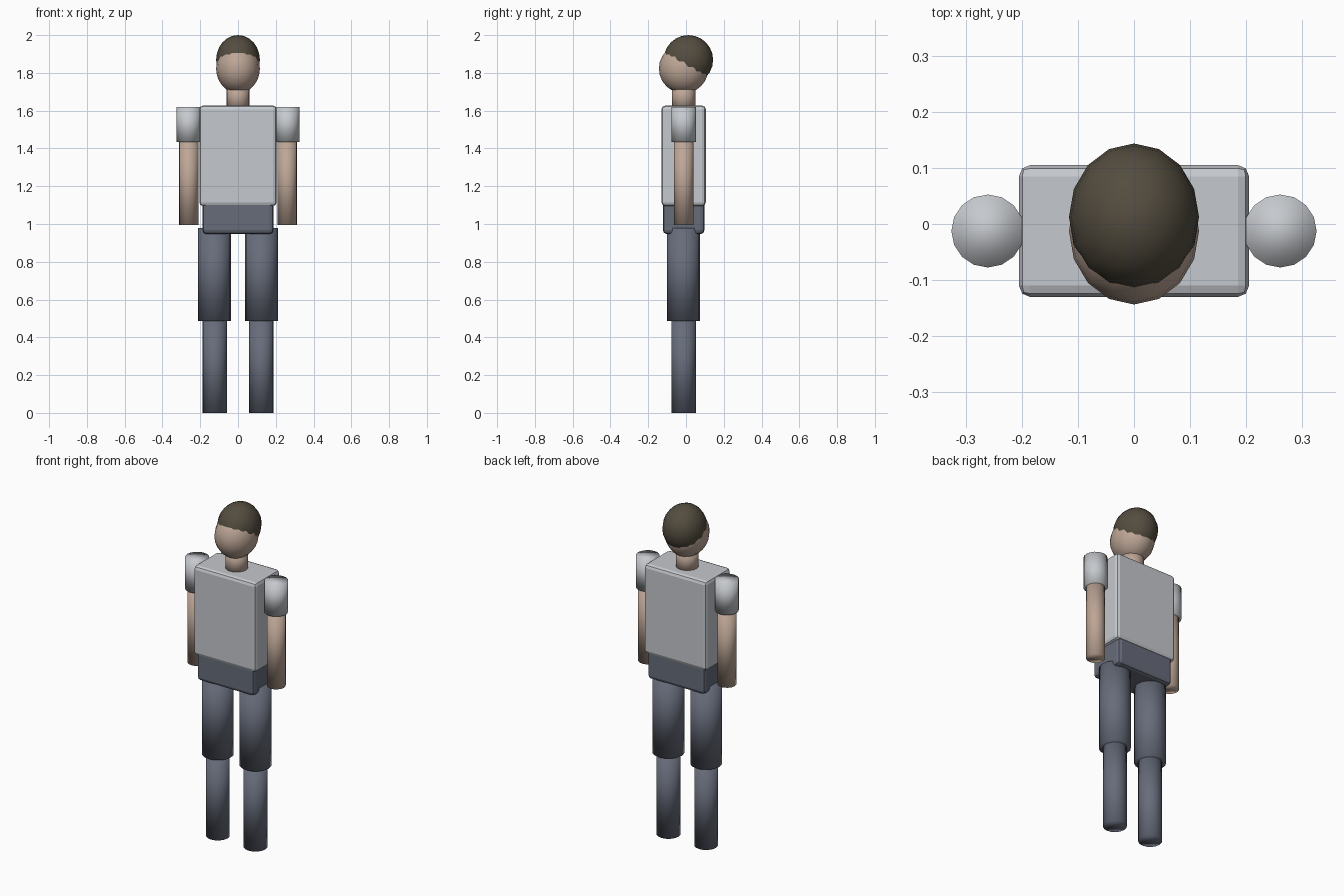
import bpy

cube = bpy.data.objects.get("Cube")
if cube:
    bpy.data.objects.remove(cube, do_unlink=True)


def material(name, r, g, b):
    mat = bpy.data.materials.new(name)
    mat.use_nodes = True
    mat.diffuse_color = (r, g, b, 1)
    mat.node_tree.nodes["Principled BSDF"].inputs["Base Color"].default_value = (r, g, b, 1)
    return mat


shirt = material("light grey cloth", 0.56, 0.58, 0.61)
denim = material("slate blue cloth", 0.135, 0.15, 0.195)
skin = material("skin", 0.51, 0.38, 0.305)
brown = material("dark brown hair", 0.088, 0.073, 0.05)

MID_Y = -0.0125  # depth of the body's centre line


def finish(name, mat):
    obj = bpy.context.object
    obj.name = name
    obj.data.materials.append(mat)
    return obj


def tube(name, x, bottom, top, radius, mat):
    bpy.ops.mesh.primitive_cylinder_add(
        vertices=16, radius=radius, depth=top - bottom,
        location=(x, MID_Y, (bottom + top) / 2))
    bpy.ops.object.shade_smooth()
    return finish(name, mat)


def rounded_box(name, width, depth, bottom, top, mat):
    bpy.ops.mesh.primitive_cube_add(size=1, location=(0, MID_Y, (bottom + top) / 2))
    obj = finish(name, mat)
    obj.scale = (width, depth, top - bottom)
    bpy.ops.object.transform_apply(location=False, rotation=False, scale=True)
    bevel = obj.modifiers.new("soft edges", "BEVEL")
    bevel.width = 0.02
    bevel.segments = 2
    return obj


def ball(name, y, z, mat):
    bpy.ops.mesh.primitive_uv_sphere_add(
        segments=16, ring_count=12, radius=0.131, location=(0, y, z))
    bpy.ops.object.shade_smooth()
    obj = finish(name, mat)
    obj.scale.x = 0.885
    return obj


# Trunk
rounded_box("torso", 0.41, 0.235, 1.095, 1.627, shirt)
rounded_box("hips", 0.375, 0.22, 0.947, 1.12, denim)

# Head: the hair is an equal ball shifted up and back through the face
tube("neck", 0, 1.6, 1.74, 0.062, skin)
ball("head", MID_Y, 1.823, skin)
ball("hair", 0.0125, 1.869, brown)

# Limbs
for side, sign in (("left", 1), ("right", -1)):
    tube(side + "_sleeve", sign * 0.2605, 1.433, 1.62, 0.065, shirt)
    tube(side + "_arm", sign * 0.2605, 0.995, 1.45, 0.052, skin)
    tube(side + "_thigh", sign * 0.124, 0.487, 0.98, 0.087, denim)
    tube(side + "_shin", sign * 0.124, 0, 0.5, 0.065, denim)
